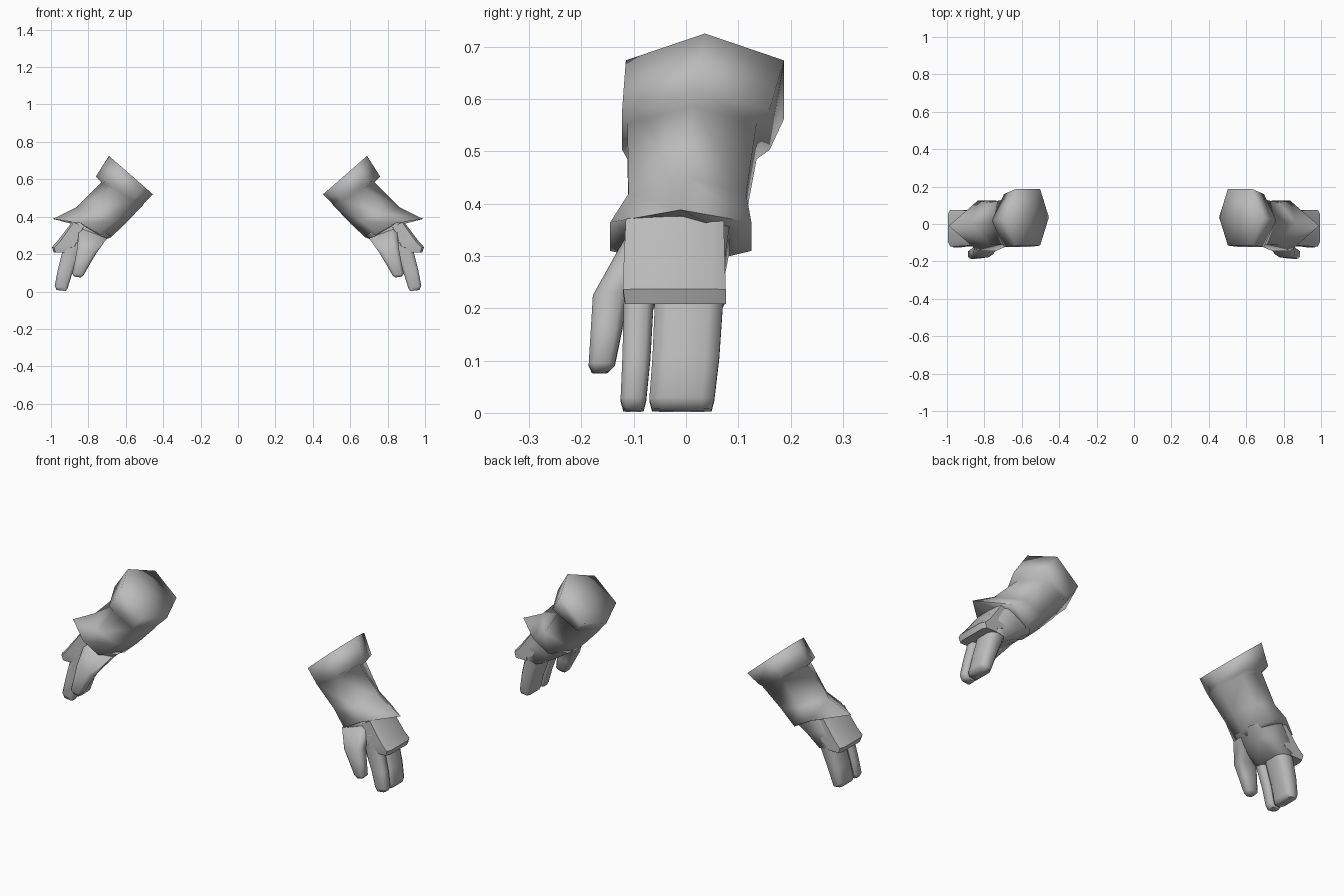
import bpy, bmesh, math

cube = bpy.data.objects.get("Cube")
if cube:
    bpy.data.objects.remove(cube, do_unlink=True)

grey = bpy.data.materials.new("plain_grey")
grey.use_nodes = True
colour = (0.5, 0.5, 0.5, 1)
grey.diffuse_color = colour
grey.node_tree.nodes["Principled BSDF"].inputs["Base Color"].default_value = colour


def hexagon(shoulder):
    """Pointed cross-section: u runs from palm (-1) to back (1), v is depth."""
    return [(1, 0), (shoulder, 1), (-.6, 1), (-1, 0), (-.6, -1), (shoulder, -1)]


def rounded(corner):
    """Eight-sided cross-section with cut corners."""
    c = corner
    return [(1, c), (c, 1), (-c, 1), (-1, c), (-1, -c), (-c, -1), (c, -1), (1, -c)]


def loft(name, side, sections, smooth_angle):
    """Skin sections: (profile, back x z, palm x z, y range, side lift)."""
    bm = bmesh.new()
    rings = []
    for profile, back, palm, depth, lift in sections:
        ring = []
        for u, v in profile:
            t, w = (u + 1) / 2, (v + 1) / 2
            x = palm[0] + (back[0] - palm[0]) * t
            y = depth[0] + (depth[1] - depth[0]) * w
            z = palm[1] + (back[1] - palm[1]) * t + lift * (abs(v) == 1 and u >= 0)
            ring.append(bm.verts.new((side * x, y, z)))
        rings.append(ring)
    n = len(rings[0])
    for a, b in zip(rings, rings[1:]):
        for i in range(n):
            j = (i + 1) % n
            bm.faces.new((a[i], a[j], b[j], b[i]))
    for ring in (rings[0], rings[-1]):
        cap = bm.faces.new(ring)
        bmesh.ops.poke(bm, faces=[cap])
    bmesh.ops.recalc_face_normals(bm, faces=bm.faces)
    mesh = bpy.data.meshes.new(name)
    bm.to_mesh(mesh)
    bm.free()
    mesh.materials.append(grey)
    obj = bpy.data.objects.new(name, mesh)
    bpy.context.collection.objects.link(obj)
    bpy.ops.object.select_all(action='DESELECT')
    obj.select_set(True)
    bpy.context.view_layer.objects.active = obj
    bpy.ops.object.shade_smooth_by_angle(angle=math.radians(smooth_angle))


def finger(name, side, root, tip):
    """Finger hanging from the knuckles, root and tip being y ranges."""
    r = rounded(.6)
    middle = [(a + b) / 2 for a, b in zip(root, tip)]
    loft(name, side, [
        (r, (.93, .25), (.83, .24), root, 0),
        (r, (.965, .11), (.885, .1), middle, 0),
        (r, (.98, .03), (.91, .02), tip, 0),
        (rounded(.7), (.97, .008), (.92, .002), (tip[0] + .005, tip[1] - .005), 0),
    ], 70)


for prefix, s in (("left", 1), ("right", -1)):
    # Sleeve: turned-over cuff, forearm, pointed flare and its underside
    h = hexagon(.5)
    loft(prefix + "_sleeve", s, [
        (h, (.69, .725), (.455, .52), (-.115, .187), 0),
        (h, (.76, .615), (.5, .475), (-.122, .16), 0),
        (h, (.73, .585), (.51, .46), (-.112, .135), 0),
        (hexagon(.3), (.865, .45), (.605, .36), (-.11, .115), 0),
        (hexagon(0), (.99, .388), (.68, .29), (-.145, .125), .025),
        (hexagon(.3), (.87, .375), (.705, .28), (-.1, .08), 0),
    ], 110)

    # Palm
    r = rounded(.6)
    loft(prefix + "_palm", s, [
        (r, (.87, .39), (.68, .3), (-.11, .085), 0),
        (r, (.93, .31), (.745, .255), (-.118, .075), 0),
        (r, (.945, .215), (.835, .2), (-.115, .073), 0),
    ], 70)

    # Back-of-hand plate with a projecting lip
    p = rounded(.75)
    loft(prefix + "_hand_plate", s, [
        (p, (.885, .375), (.82, .34), (-.115, .072), 0),
        (p, (.965, .27), (.86, .24), (-.12, .075), 0),
        (p, (.995, .237), (.9, .225), (-.12, .076), 0),
        (p, (.985, .208), (.9, .208), (-.116, .076), 0),
    ], 50)

    # Thumb
    loft(prefix + "_thumb", s, [
        (r, (.85, .34), (.7, .285), (-.12, -.03), 0),
        (r, (.86, .23), (.757, .205), (-.178, -.11), 0),
        (r, (.873, .16), (.79, .15), (-.182, -.123), 0),
        (r, (.887, .095), (.825, .088), (-.186, -.136), 0),
        (r, (.875, .08), (.84, .075), (-.18, -.15), 0),
    ], 70)

    # Index finger and the joined outer fingers
    finger(prefix + "_index_finger", s, (-.118, -.06), (-.125, -.076))
    finger(prefix + "_outer_fingers", s, (-.058, .073), (-.07, .054))
